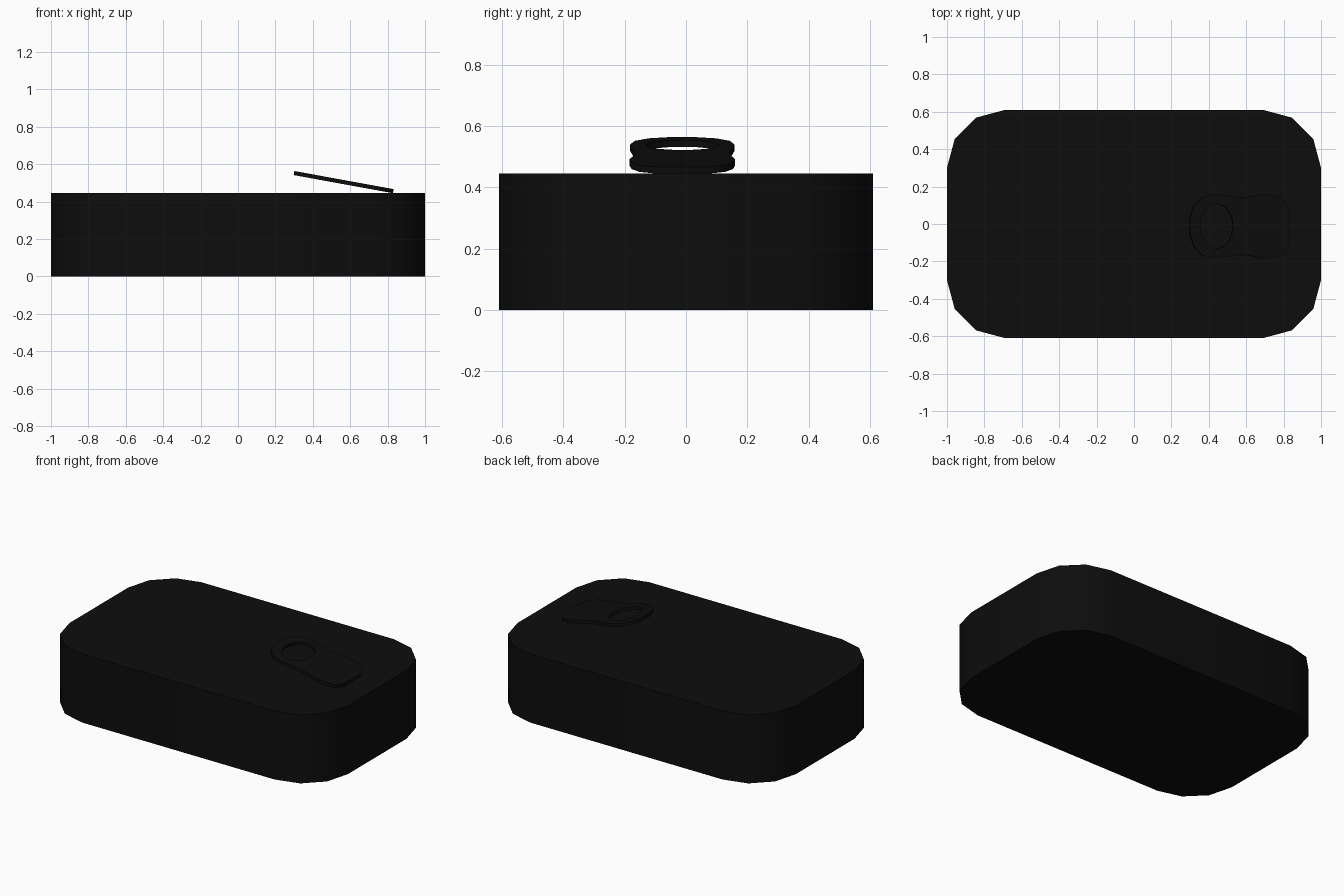
import bpy, bmesh, math

cube = bpy.data.objects.get("Cube")
if cube:
    bpy.data.objects.remove(cube, do_unlink=True)

black = bpy.data.materials.new("black_metal")
black.use_nodes = True
colour = (0.004, 0.004, 0.004, 1)
black.diffuse_color = colour
black.node_tree.nodes["Principled BSDF"].inputs["Base Color"].default_value = colour


def finish(obj):
    """Shade smooth around the sides, keeping the rims crisp."""
    bpy.ops.object.select_all(action="DESELECT")
    obj.select_set(True)
    bpy.context.view_layer.objects.active = obj
    if obj.type == "CURVE":
        bpy.ops.object.convert(target="MESH")
    bpy.ops.object.shade_smooth_by_angle(angle=math.radians(40))


# Tin body: rounded rectangle with three facets per corner, extruded upward
half_x, half_y, radius, height = 1.0, 0.61, 0.31, 0.445
bm = bmesh.new()
ring = []
for corner, (sx, sy) in enumerate([(1, 1), (-1, 1), (-1, -1), (1, -1)]):
    for step in range(4):
        a = math.radians(90 * corner + 30 * step)
        ring.append(bm.verts.new((sx * (half_x - radius) + radius * math.cos(a),
                                  sy * (half_y - radius) + radius * math.sin(a), 0)))
base = bm.faces.new(ring)
top = bmesh.ops.extrude_face_region(bm, geom=[base], use_keep_orig=True)
bmesh.ops.translate(bm, vec=(0, 0, height),
                    verts=[v for v in top["geom"] if isinstance(v, bmesh.types.BMVert)])
bmesh.ops.recalc_face_normals(bm, faces=bm.faces)
mesh = bpy.data.meshes.new("tin_body")
bm.to_mesh(mesh)
bm.free()
body = bpy.data.objects.new("tin_body", mesh)
mesh.materials.append(black)
bpy.context.collection.objects.link(body)
finish(body)

# Pull tab: mirrored waisted outline with an oval finger hole
side = [(-0.27, 0.05), (-0.25, 0.11), (-0.205, 0.155), (-0.14, 0.17),
        (-0.07, 0.163), (0.0, 0.153), (0.07, 0.16), (0.13, 0.172),
        (0.19, 0.165), (0.24, 0.14), (0.27, 0.09)]
outline = side + [(x, -y) for x, y in reversed(side)]
hole = [(-0.127 + 0.09 * math.cos(i * math.tau / 16),
         0.12 * math.sin(i * math.tau / 16)) for i in range(16)]

curve = bpy.data.curves.new("pull_tab", "CURVE")
curve.dimensions = "2D"
curve.fill_mode = "BOTH"
curve.extrude = 0.011
for loop in (outline, hole):
    spline = curve.splines.new("POLY")
    spline.points.add(len(loop) - 1)
    for point, (x, y) in zip(spline.points, loop):
        point.co = (x, y, 0, 1)
    spline.use_cyclic_u = True
curve.materials.append(black)
tab = bpy.data.objects.new("pull_tab", curve)
tab.location = (0.565, -0.012, 0.504)
tab.rotation_euler = (0, 0.18, 0)
bpy.context.collection.objects.link(tab)
finish(tab)
